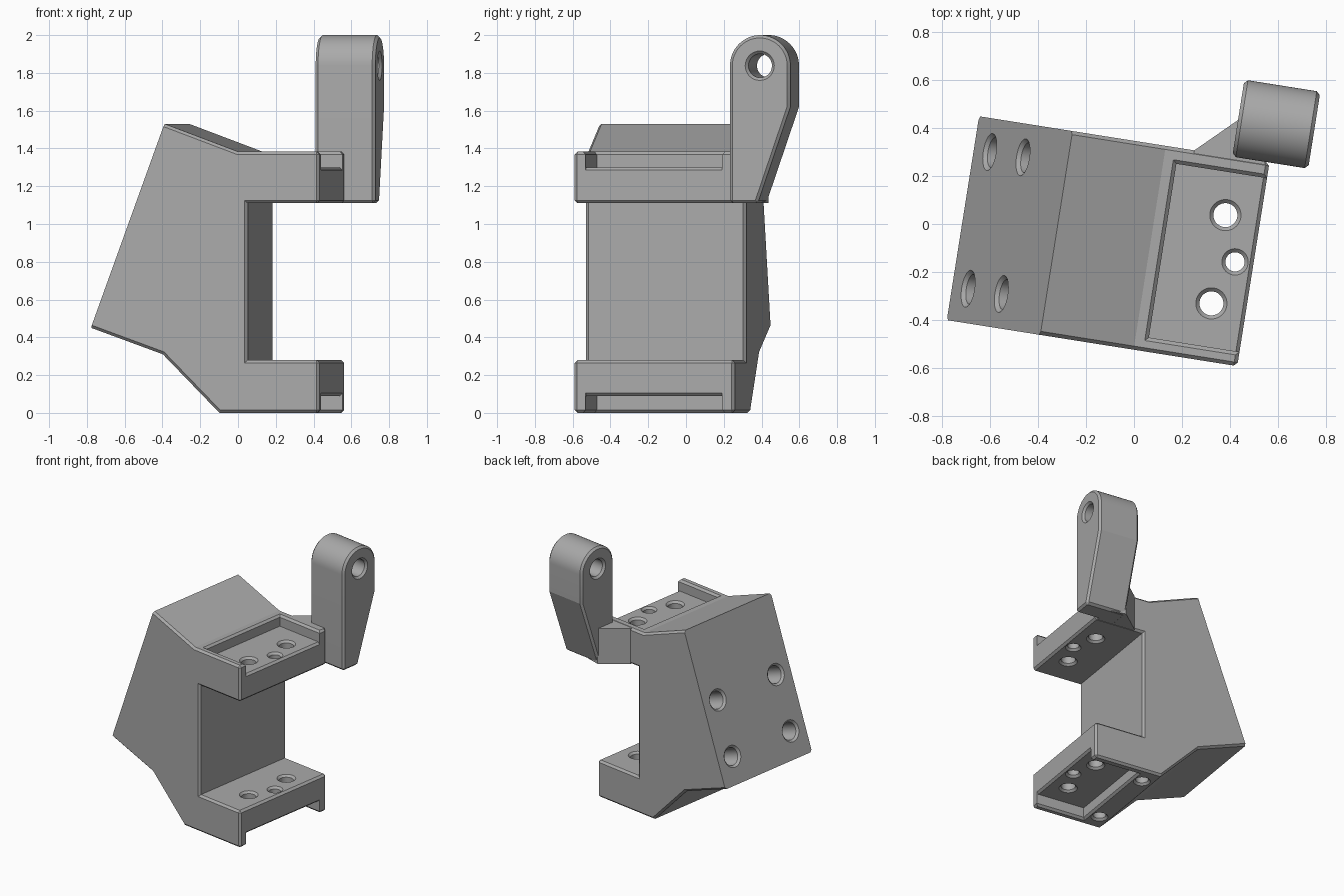
import bpy, bmesh, math
from mathutils import Matrix, Vector

if "Cube" in bpy.data.objects:
    bpy.data.objects.remove(bpy.data.objects["Cube"])

TURN = Matrix.Rotation(math.radians(-9), 4, "Z")
FRONT, BACK, OUTER = -0.517, 0.342, 0.517
CHAMFER = 0.015

grey = bpy.data.materials.new("plain grey")
grey.use_nodes = True
grey.diffuse_color = (0.4, 0.4, 0.4, 1)
grey.node_tree.nodes["Principled BSDF"].inputs["Base Color"].default_value = (0.4, 0.4, 0.4, 1)


def loft(name, loops):
    """Solid skinned through loops of equal length, capped at both ends."""
    bm = bmesh.new()
    rings = [[bm.verts.new(p) for p in loop] for loop in loops]
    for a, b in zip(rings, rings[1:]):
        for i in range(len(a)):
            j = (i + 1) % len(a)
            bm.faces.new((a[i], a[j], b[j], b[i]))
    bm.faces.new(rings[0])
    bm.faces.new(rings[-1])
    bmesh.ops.recalc_face_normals(bm, faces=bm.faces)
    mesh = bpy.data.meshes.new(name)
    bm.to_mesh(mesh)
    bm.free()
    obj = bpy.data.objects.new(name, mesh)
    bpy.context.collection.objects.link(obj)
    return obj


def chamfer_edges(obj, keep_sharp=lambda normal: False):
    """Chamfer the strong outer edges, leaving those of chosen faces sharp."""
    bm = bmesh.new()
    bm.from_mesh(obj.data)
    bm.normal_update()
    edges = [e for e in bm.edges if e.is_convex and e.calc_face_angle() > 0.9
             and not any(keep_sharp(f.normal) for f in e.link_faces)]
    bmesh.ops.bevel(bm, geom=edges, offset=CHAMFER, segments=1, affect="EDGES")
    bm.to_mesh(obj.data)
    bm.free()


def hole(center, axis, radius, top, bottom, flare_bottom=False):
    """Round cutter along an axis, flared where it meets the surface."""
    turn = Vector(axis).to_track_quat("Z", "Y")
    c = CHAMFER
    levels = [(top + c, radius + 2 * c), (top - c, radius), (bottom, radius)]
    if flare_bottom:
        levels[2:] = [(bottom + c, radius), (bottom - c, radius + 2 * c)]
    loops = []
    for h, r in levels:
        angles = [math.tau * i / 32 for i in range(32)]
        loops.append([Vector(center) + turn @ Vector((r * math.cos(a), r * math.sin(a), h))
                      for a in angles])
    return loft("hole_cutter", loops)


def pocket(floor, rim):
    """Rectangular cutter, open at the outer side, with a chamfered rim."""
    s = 1 if rim > floor else -1
    loops = []
    for grow, z in ((0, floor), (0, rim - s * CHAMFER), (2 * CHAMFER, rim + s * CHAMFER)):
        u, v0, v1 = 0.135 - grow, -0.457 - grow, 0.275 + grow
        loops.append([(u, v0, z), (0.6, v0, z), (0.6, v1, z), (u, v1, z)])
    return loft("pocket_cutter", loops)


def lip(z):
    """Cutter that chamfers the open edge of a pocket floor."""
    c = CHAMFER
    shape = ((OUTER - c, z), (OUTER, z - c), (OUTER + c, z), (OUTER, z + c))
    return loft("lip_cutter", [[(u, v, w) for u, w in shape] for v in (-0.456, 0.274)])


def cut(obj, cutters):
    for c in cutters:
        mod = obj.modifiers.new("cut", "BOOLEAN")
        mod.operation, mod.solver, mod.object = "DIFFERENCE", "EXACT", c
        c.hide_render = True
    graph = bpy.context.evaluated_depsgraph_get()
    mesh = bpy.data.meshes.new_from_object(obj.evaluated_get(graph))
    obj.modifiers.clear()
    obj.data = mesh
    for c in cutters:
        bpy.data.objects.remove(c)


def finish(obj):
    obj.data.materials.clear()
    obj.data.materials.append(grey)
    obj.matrix_world = TURN
    bpy.ops.object.select_all(action="DESELECT")
    obj.select_set(True)
    bpy.context.view_layer.objects.active = obj
    bpy.ops.object.shade_smooth_by_angle(angle=math.radians(18))


# C-shaped body with a slanted mounting face
profile = [(-0.707, 0.45), (-0.323, 0.31), (-0.02, 0), (OUTER, 0), (OUTER, 0.28),
           (0.132, 0.28), (0.132, 1.11), (OUTER, 1.11), (OUTER, 1.383), (0.08, 1.383),
           (-0.313, 1.53)]
body = loft("bracket_body", [[(u, v, z) for u, z in profile] for v in (FRONT, BACK)])
chamfer_edges(body, lambda n: n.x < -0.9)

cutters = [pocket(1.30, 1.383), pocket(0.09, 0), lip(1.30), lip(0.09)]
# Bolt holes through both jaws
for u, v, r in ((0.37, 0.096, 0.05), (0.44, -0.09, 0.04), (0.37, -0.276, 0.05)):
    for top, bottom in ((1.30, 1.11), (0.28, 0.09)):
        cutters.append(hole((u, v, 0), (0, 0, 1), r, top, bottom, True))
# Blind holes in the slanted face and in the underside
slant = Vector((-1.08, 0, 0.394)).normalized()
for v in (0.202, -0.374):
    for u in (-0.5, -0.64):
        z = 0.45 + (u + 0.707) * 1.08 / 0.394
        cutters.append(hole((u, v, z), slant, 0.063, 0, -0.25))
    cutters.append(hole((0.057, v, 0), (0, 0, -1), 0.045, 0, -0.2))
cut(body, cutters)
finish(body)

# Upright arm with a rounded top and an eye
mid, eye_z, radius = 0.503, 1.838, 0.162
side = [(BACK, 1.11), (0.49, 1.11), (mid + radius, 1.62)]
side += [(mid + radius * math.cos(math.pi * i / 32), eye_z + radius * math.sin(math.pi * i / 32))
         for i in range(33)]
arm = loft("upright_arm", [[(u, v, z) for v, z in side] for u in (0.36, 0.68)])
chamfer_edges(arm)
cut(arm, [hole((0, mid, eye_z), (1, 0, 0), 0.063, 0.68, 0.36, True)])
finish(arm)

# Gusset joining the arm to the upper jaw
plan = [(0.2, BACK - CHAMFER), (0.2, BACK), (0.365, 0.5), (0.48, 0.48),
        (0.5, BACK - CHAMFER)]
gusset = loft("arm_gusset", [[(u, v, z) for u, v in plan] for z in (1.112, 1.381)])
finish(gusset)
